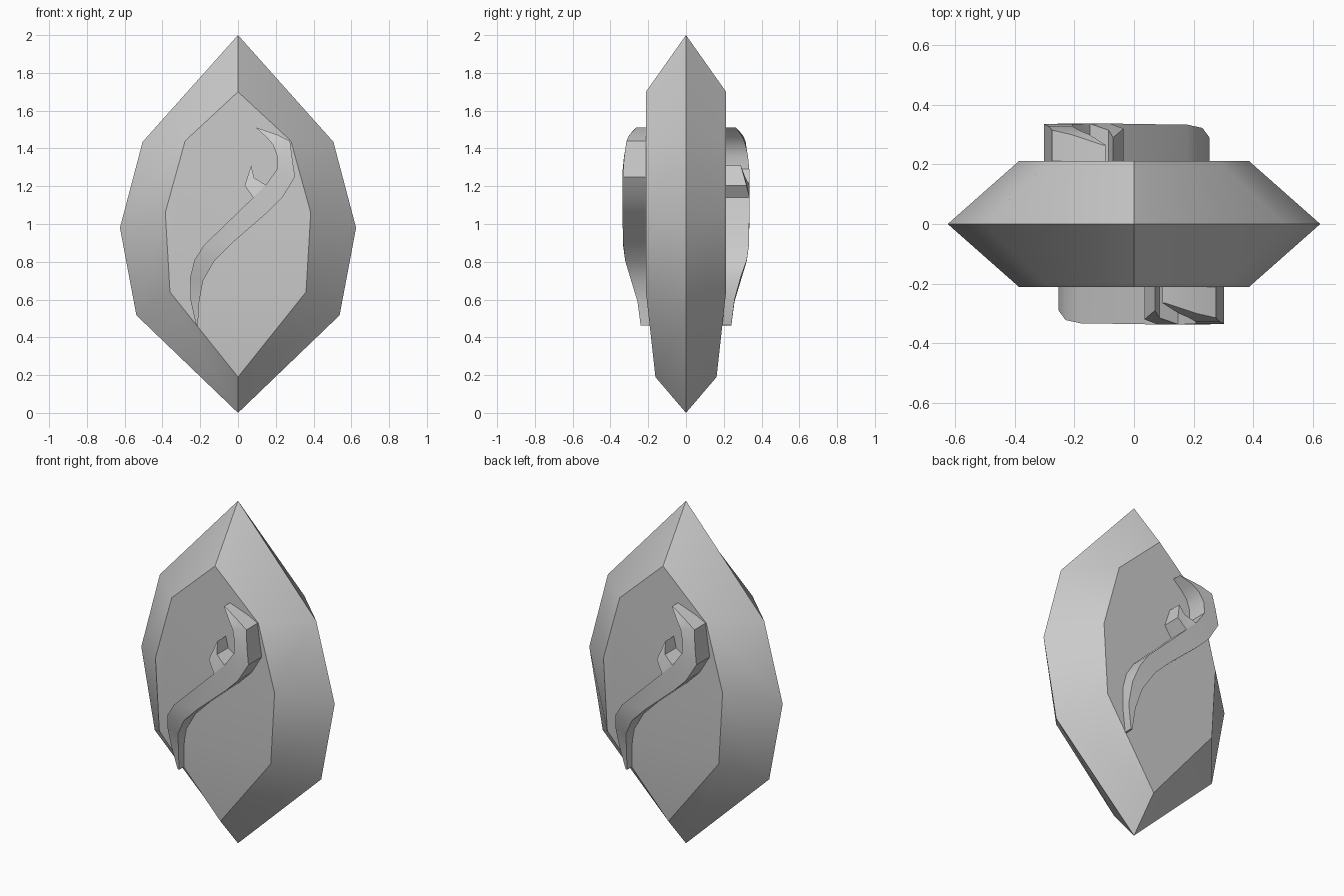
import bpy, math

if "Cube" in bpy.data.objects:
    bpy.data.objects.remove(bpy.data.objects["Cube"])

def make(name, verts, faces, angle=30):
    mesh = bpy.data.meshes.new(name)
    mesh.from_pydata(verts, [], faces)
    mesh.validate()
    obj = bpy.data.objects.new(name, mesh)
    bpy.context.collection.objects.link(obj)
    bpy.ops.object.select_all(action='DESELECT')
    obj.select_set(True)
    bpy.context.view_layer.objects.active = obj
    bpy.ops.object.mode_set(mode='EDIT')
    bpy.ops.mesh.select_all(action='SELECT')
    bpy.ops.mesh.normals_make_consistent(inside=False)
    bpy.ops.object.mode_set(mode='OBJECT')
    bpy.ops.object.shade_smooth_by_angle(angle=math.radians(angle))
    return obj

def loop(half):
    # full outline from its right half, top to bottom
    return half + [(-x, y, z) for x, y, z in half[-2:0:-1]]

def turned_copy(obj, name):
    copy = obj.copy()
    copy.data = obj.data.copy()
    copy.name = name
    copy.rotation_euler.z = math.pi
    bpy.context.collection.objects.link(copy)

# Faceted stone: girdle outline plus a smaller flat table front and back
girdle = loop([(0, 0, 2), (.505, 0, 1.435), (.625, 0, .98), (.538, 0, .517), (0, 0, 0)])
table = loop([(0, -.212, 1.70), (.28, -.212, 1.44), (.385, -.212, 1.06), (.36, -.212, .64), (0, -.162, .19)])
n = len(girdle)
verts = girdle + table + [(x, -y, z) for x, y, z in table]
faces = []
for base in (n, 2 * n):
    for i in range(n):
        j = (i + 1) % n
        faces.append((i, j, base + j, base + i))
    faces.append([base + k for k in (0, 1, 2, 3, 5, 6, 7)])
    faces.append([base + k for k in (3, 4, 5)])
make("stone", verts, faces)

# Raised S-shaped swirl: (left x, left z, right x, right z, front depth)
sections = [(.095, 1.51, .105, 1.508, .265), (.15, 1.46, .21, 1.472, .30),
            (.185, 1.42, .275, 1.44, .315), (.207, 1.36, .287, 1.35, .328),
            (.207, 1.29, .302, 1.25, .335), (.15, 1.21, .235, 1.14, .337),
            (.08, 1.14, .16, 1.065, .337), (-.18, .888, -.03, .90, .333),
            (-.23, .81, -.125, .805, .322), (-.253, .72, -.185, .70, .29),
            (-.252, .60, -.205, .59, .257), (-.222, .465, -.213, .463, .24)]
back = .15
verts, faces = [], []
for lx, lz, rx, rz, d in sections:
    verts += [(lx, -back, lz), (lx, -d, lz), (rx, -d, rz), (rx, -back, rz)]
for s in range(len(sections) - 1):
    for k in range(4):
        a, b = s * 4 + k, s * 4 + (k + 1) % 4
        faces.append((a, b, b + 4, a + 4))
e = len(verts)
faces += [(0, 1, 2, 3), (e - 4, e - 3, e - 2, e - 1)]
swirl = make("front_swirl", verts, faces)
turned_copy(swirl, "back_swirl")

# Small thorn branching off the swirl
thorn_pts = [(.08, 1.14, .337), (.035, 1.205, .32), (.07, 1.31, .29), (.085, 1.245, .315), (.15, 1.205, .337)]
m = len(thorn_pts)
verts = [(x, -d, z) for x, z, d in thorn_pts] + [(x, -back, z) for x, z, d in thorn_pts]
faces = [(0, 1, 3), (1, 2, 3), (0, 3, 4), tuple(range(m, 2 * m))]
faces += [(i, (i + 1) % m, m + (i + 1) % m, m + i) for i in range(m)]
thorn = make("front_thorn", verts, faces)
turned_copy(thorn, "back_thorn")
